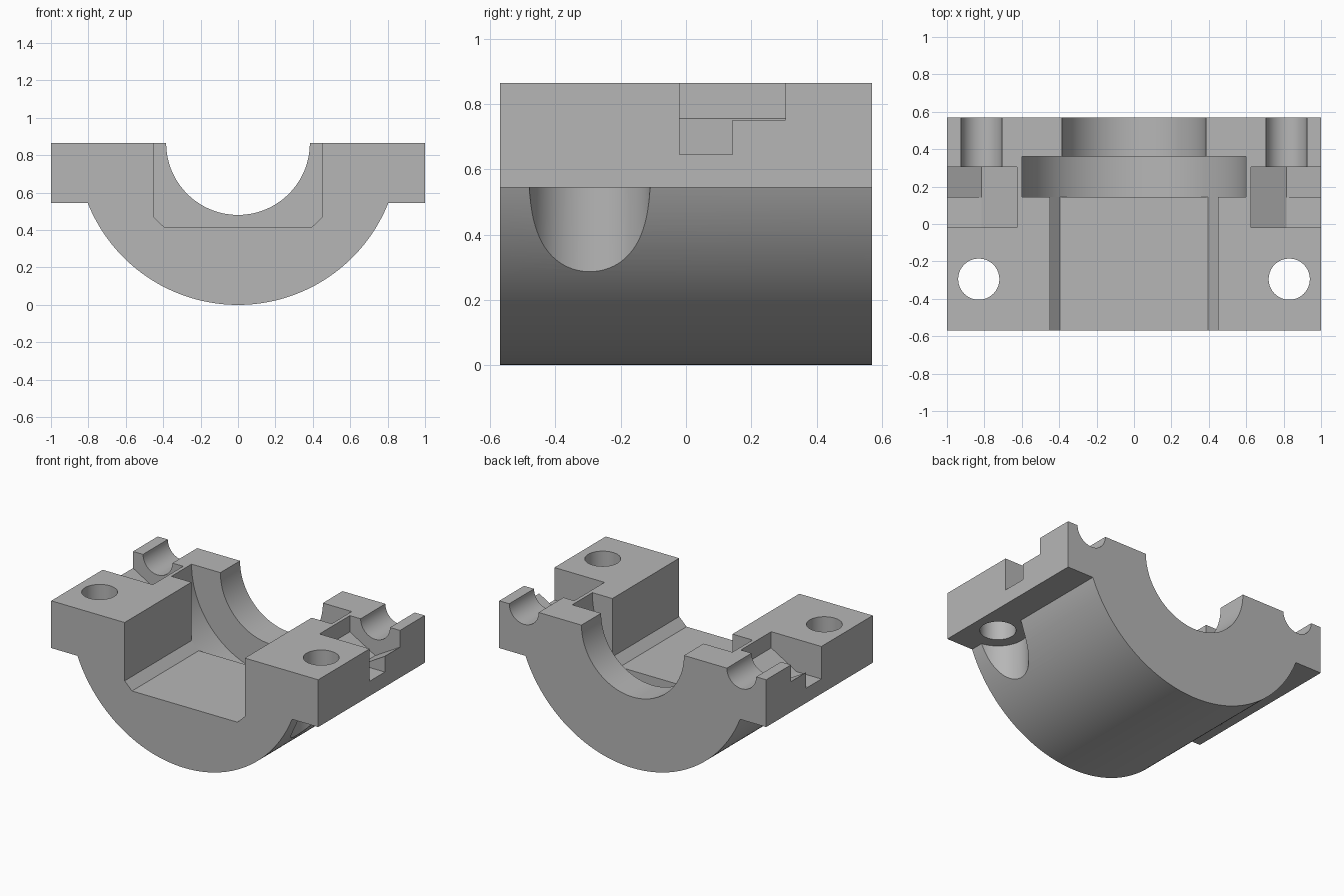
import bpy, bmesh
from math import sin, cos, pi, radians, asin

if "Cube" in bpy.data.objects:
    bpy.data.objects.remove(bpy.data.objects["Cube"], do_unlink=True)

TOP = 0.865        # split plane, centre height of all bores
FLANGE = 0.545     # underside of the side flanges
HALF = 0.57        # half depth in y

metal = bpy.data.materials.new("plain_grey_metal")
metal.use_nodes = True
grey = (0.47, 0.47, 0.47, 1)
metal.diffuse_color = grey
metal.node_tree.nodes["Principled BSDF"].inputs["Base Color"].default_value = grey


def prism(name, outline, start, end, axis="Y"):
    """Extrude a closed outline along y (outline is x,z) or z (outline is x,y)."""
    def place(a, b, t):
        return (a, t, b) if axis == "Y" else (a, b, t)
    bm = bmesh.new()
    face = bm.faces.new([bm.verts.new(place(a, b, start)) for a, b in outline])
    out = bmesh.ops.extrude_face_region(bm, geom=[face])
    moved = [v for v in out["geom"] if isinstance(v, bmesh.types.BMVert)]
    bmesh.ops.translate(bm, verts=moved, vec=place(0, 0, end - start))
    bmesh.ops.recalc_face_normals(bm, faces=bm.faces)
    mesh = bpy.data.meshes.new(name)
    bm.to_mesh(mesh)
    bm.free()
    mesh.materials.append(metal)
    obj = bpy.data.objects.new(name, mesh)
    bpy.context.collection.objects.link(obj)
    return obj


def circle(cx, cy, r, n=96, turn=0.0):
    return [(cx + r * cos(2 * pi * i / n + turn), cy + r * sin(2 * pi * i / n + turn))
            for i in range(n)]


def rect(x0, x1, y0, y1):
    return [(x0, y0), (x1, y0), (x1, y1), (x0, y1)]


# Body: flanged block with a round belly
a0 = asin((TOP - FLANGE) / TOP)
belly = [(-TOP * cos(a0 + (pi - 2 * a0) * i / 96), TOP - TOP * sin(a0 + (pi - 2 * a0) * i / 96))
         for i in range(97)]
body = prism("bearing_housing_half",
             [(-1, TOP), (-1, FLANGE)] + belly + [(1, FLANGE), (1, TOP)], -HALF, HALF)

# Central cavity: chamfered front pocket, wide ring groove, rear bore
pocket = [(-0.45, 1.2), (-0.45, 0.47), (-0.395, 0.416),
          (0.395, 0.416), (0.45, 0.47), (0.45, 1.2)]
cutters = [
    prism("front_pocket_cutter", pocket, -0.7, 0.2),
    prism("ring_groove_cutter", circle(0, TOP, 0.6, 128), 0.145, 0.36),
    prism("rear_bore_cutter", circle(0, TOP, 0.384, 128), 0.3, 0.7),
]

# Side features, repeated on both flanges
for side, s in (("left", 1), ("right", -1)):
    bolt, nut = s * 0.83, s * 0.815
    cutters += [
        prism(side + "_bolt_hole_cutter", circle(bolt, -0.295, 0.11), 0.3, 1.1, "Z"),
        prism(side + "_spotface_cutter", circle(bolt, -0.295, 0.187), -0.1, FLANGE, "Z"),
        prism(side + "_nut_pocket_cutter", circle(nut, TOP, 0.22, 6, pi / 2), -0.02, 0.305),
        prism(side + "_nut_slot_cutter", rect(nut, s * 1.2, TOP - 0.22, 1.1), -0.02, 0.143),
        prism(side + "_screw_groove_cutter", circle(nut, TOP, 0.11), 0.25, 0.7),
    ]

# Cut everything out of the body
bpy.context.view_layer.objects.active = body
for cutter in cutters:
    cutter.hide_render = True
    mod = body.modifiers.new(cutter.name, "BOOLEAN")
    mod.operation = "DIFFERENCE"
    mod.solver = "EXACT"
    mod.object = cutter
    bpy.ops.object.modifier_apply(modifier=mod.name)
    bpy.data.objects.remove(cutter, do_unlink=True)

bpy.ops.object.select_all(action="DESELECT")
body.select_set(True)
bpy.ops.object.shade_smooth_by_angle(angle=radians(25))
